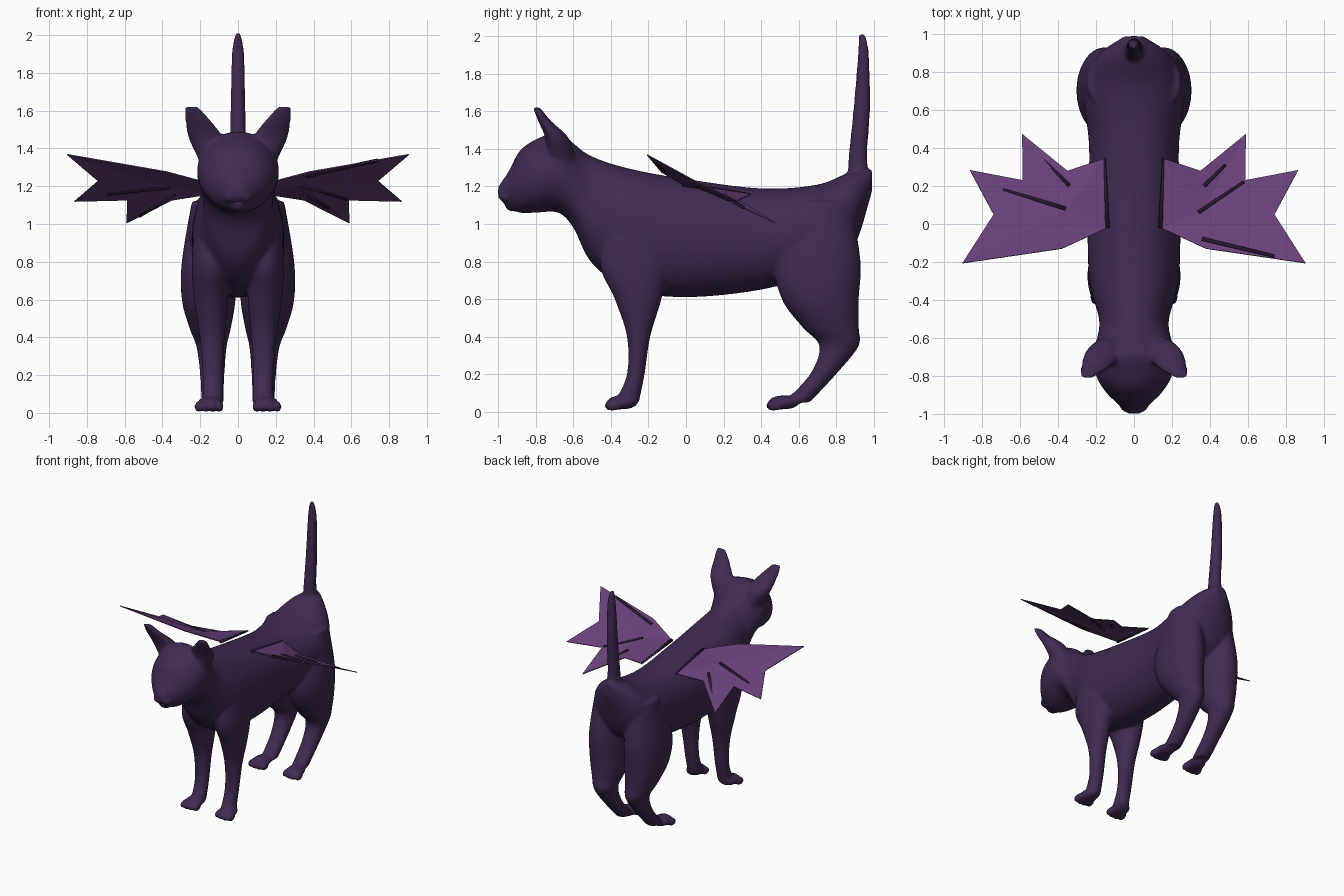
import bpy, bmesh, math
from mathutils import Matrix, Vector

cube = bpy.data.objects.get("Cube")
if cube:
    bpy.data.objects.remove(cube, do_unlink=True)


def material(name, *rgb):
    mat = bpy.data.materials.new(name)
    mat.use_nodes = True
    mat.diffuse_color = (*rgb, 1)
    shader = mat.node_tree.nodes["Principled BSDF"]
    shader.inputs["Base Color"].default_value = mat.diffuse_color
    return mat


fur = material("dark purple fur", .052, .023, .083)
membrane = material("wing purple", .138, .051, .19)
dark = material("near black purple", .02, .01, .03)
pale = material("pale teeth", .4, .34, .42)


def finish(name, bm, mat, smooth=True):
    """Turn a bmesh into a named, coloured object."""
    bmesh.ops.recalc_face_normals(bm, faces=bm.faces)
    mesh = bpy.data.meshes.new(name)
    for face in bm.faces:
        face.smooth = smooth
    bm.to_mesh(mesh)
    bm.free()
    mesh.materials.append(mat)
    obj = bpy.data.objects.new(name, mesh)
    bpy.context.collection.objects.link(obj)
    return obj


def spline(rings, steps=8):
    """Pass a smooth curve through the given ring measurements."""
    knots = [Vector(ring) for ring in (rings[0], *rings, rings[-1])]
    for before, start, end, after in zip(knots, knots[1:], knots[2:], knots[3:]):
        for step in range(steps):
            t = step / steps
            leave, arrive = (end - before) / 2, (after - start) / 2
            bend = 3 * (end - start) - 2 * leave - arrive
            twist = 2 * (start - end) + leave + arrive
            yield start + t * (leave + t * (bend + t * twist))
    yield knots[-1]


def no_offset(position, width):
    return 0


def leg_offset(position, width):
    return .12 + .25 * width


def ear_offset(position, width):
    return .13 + .46 * (position - 1.37)


def loft(bm, rings, upright=True, offset=no_offset, side=1, front=1, sides=40):
    """Skin ellipses given as (position, low edge, high edge, half width)."""
    loops = []
    for position, low, high, width in spline(rings):
        loop = []
        for i in range(sides):
            angle = math.tau * i / sides
            x = side * (offset(position, width) + width * math.cos(angle))
            reach = math.sin(angle)
            if reach < 0:
                reach *= front
            across = (low + high + (high - low) * reach) / 2
            loop.append(bm.verts.new((x, across, position) if upright else (x, position, across)))
        loops.append(loop)
    for loop, following in zip(loops, loops[1:]):
        for i in range(sides):
            j = (i + 1) % sides
            bm.faces.new((loop[i], loop[j], following[j], following[i]))
    bm.faces.new(loops[0])
    bm.faces.new(loops[-1])


def ball(bm, centre, size, turn=0):
    matrix = (Matrix.Translation(centre) @ Matrix.Rotation(turn, 4, "Z")
              @ Matrix.Diagonal((*size, 1)))
    bmesh.ops.create_uvsphere(bm, u_segments=16, v_segments=10, radius=1, matrix=matrix)


def rod(bm, start, end, thick, thin):
    way = end - start
    turn = way.to_track_quat("Z", "Y").to_matrix().to_4x4()
    matrix = Matrix.Translation((start + end) / 2) @ turn
    bmesh.ops.create_cone(bm, cap_ends=True, segments=8, radius1=thick, radius2=thin,
                          depth=way.length, matrix=matrix)


# Head, neck and trunk, from nose to rump
trunk = [
    (-1, 1.14, 1.2, .03), (-.945, 1.09, 1.28, .09), (-.885, 1.06, 1.39, .15),
    (-.8, 1.06, 1.45, .2), (-.68, 1.06, 1.49, .217), (-.6, .98, 1.43, .195),
    (-.5, .79, 1.36, .185), (-.3, .65, 1.295, .235), (0, .61, 1.24, .245),
    (.4, .65, 1.19, .237), (.7, .74, 1.21, .265), (.88, .85, 1.28, .2),
    (.99, 1.17, 1.29, .05),
]
# Upright parts, measured at a few heights
tail = [(1.2, .86, .99, .06), (1.35, .865, .965, .045), (1.6, .89, .98, .04),
        (1.9, .915, .975, .033), (2.01, .92, .955, .015)]
front_leg = [(1.1, -.4, -.1, .08), (.8, -.46, -.09, .1), (.6, -.38, -.13, .09),
             (.4, -.315, -.19, .067), (.2, -.315, -.22, .055), (.05, -.38, -.25, .055)]
hind_leg = [(1.12, .62, .88, .1), (.8, .48, .93, .142), (.6, .51, .92, .142),
            (.45, .62, .92, .11), (.35, .71, .92, .08), (.2, .66, .8, .065),
            (.05, .52, .66, .06)]
ear = [(1.3, -.78, -.58, .09), (1.45, -.79, -.62, .093), (1.55, -.81, -.72, .068),
       (1.62, -.83, -.775, .036)]

bm = bmesh.new()
loft(bm, trunk, upright=False)
loft(bm, tail)
for side in (1, -1):
    loft(bm, front_leg, offset=leg_offset, side=side)
    loft(bm, hind_leg, offset=leg_offset, side=side)
    loft(bm, ear, offset=ear_offset, side=side, front=.5)
    # Paws with four toes each
    for paw in (-.34, .52):
        ball(bm, (side * .15, paw, .05), (.066, .085, .038))
        for toe in (-1.5, -.5, .5, 1.5):
            toe_y = paw - .06 + .01 * abs(toe)
            ball(bm, (side * (.153 + .038 * toe), toe_y, .033), (.021, .042, .03))
    # Whisker pads
    ball(bm, (side * .035, -.95, 1.145), (.045, .045, .035))
# Chin and nose
ball(bm, (0, -.925, 1.1), (.05, .04, .034))
ball(bm, (0, -.98, 1.185), (.028, .022, .018))
body = finish("body", bm, fur)
blend = body.modifiers.new("blend", "REMESH")
blend.mode = "VOXEL"
blend.voxel_size = .01
blend.use_smooth_shade = True
relax = body.modifiers.new("relax", "SMOOTH")
relax.iterations = 12

# Wings: a membrane fanned around a hub, its height sloping back and rising outward
hub = (.36, .07)
outline = [(.14, -.02), (.38, -.13), (.905, -.207), (.74, .05), (.865, .283),
           (.587, .23), (.59, .474), (.35, .28), (.155, .345)]
right_ribs = [((.34, .2), (.52, .39)), ((.36, .08), (.69, .18))]
left_ribs = [((.37, .2), (.48, .31)), ((.34, .06), (.58, .22)), ((.36, -.08), (.74, -.17))]


def wing_point(point, side):
    x, y = point
    return Vector((side * x, y, 1.2 + x / 14 - y * min(x, .5)))


for side, label, ribs in ((1, "left", left_ribs), (-1, "right", right_ribs)):
    # Eyes set in lids
    for part, size in (("eye", (.02, .022, .014)), ("eyelid", (.029, .016, .021))):
        bm = bmesh.new()
        ball(bm, (side * .09, -.893, 1.28), size, side * .6)
        finish(label + "_" + part, bm, fur)

    # Wing membrane
    rim = [wing_point(point, side) for point in outline]
    bm = bmesh.new()
    middle = bm.verts.new(wing_point(hub, side))
    edge = [bm.verts.new(point) for point in rim]
    for first, second in zip(edge, edge[1:] + edge[:1]):
        bm.faces.new((middle, first, second))
    wing = finish(label + "_wing", bm, membrane, smooth=False)
    shell = wing.modifiers.new("thickness", "SOLIDIFY")
    shell.thickness = .006
    shell.offset = 0

    # Ribs toward the tips, and the root bar
    bm = bmesh.new()
    for start, end in ribs:
        rod(bm, wing_point(start, side), wing_point(end, side), .012, .009)
    rod(bm, rim[0], rim[-1], .012, .006)
    finish(label + "_wing_ribs", bm, dark)

# Teeth
bm = bmesh.new()
ball(bm, (0, -.957, 1.111), (.032, .015, .007))
finish("teeth", bm, pale)
